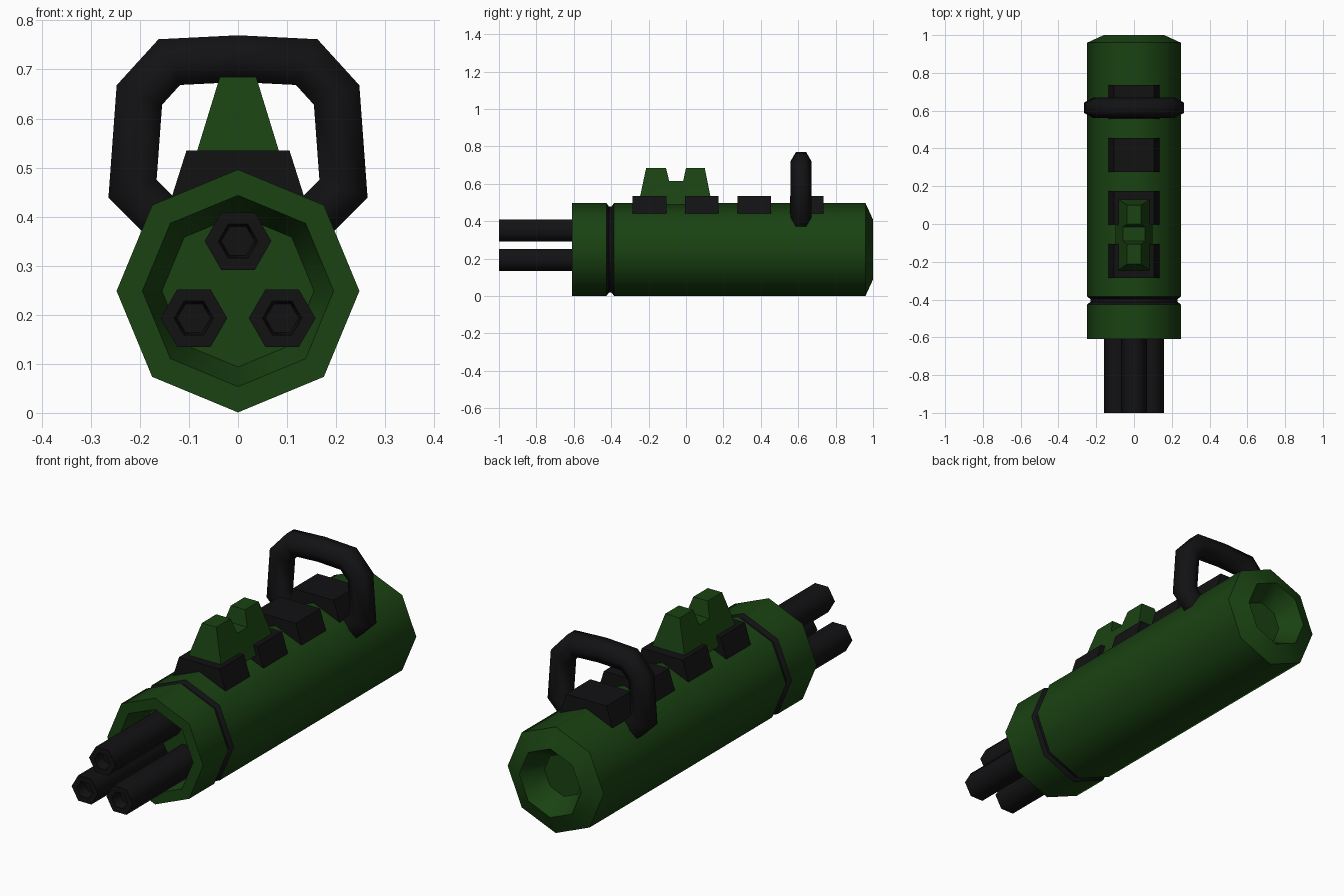
import bpy
from math import pi, sin, cos, radians
from mathutils import Vector

if "Cube" in bpy.data.objects:
    bpy.data.objects.remove(bpy.data.objects["Cube"])


def material(name, color):
    m = bpy.data.materials.new(name)
    m.diffuse_color = color
    m.use_nodes = True
    m.node_tree.nodes["Principled BSDF"].inputs["Base Color"].default_value = m.diffuse_color
    return m


GREEN = material("green_paint", (0.010, 0.055, 0.006, 1))
BLACK = material("black_metal", (0.006, 0.006, 0.007, 1))


def add(name, verts, faces, mat, smooth=None):
    mesh = bpy.data.meshes.new(name)
    mesh.from_pydata(verts, [], faces)
    mesh.materials.append(mat)
    ob = bpy.data.objects.new(name, mesh)
    bpy.context.collection.objects.link(ob)
    if smooth:
        bpy.ops.object.select_all(action='DESELECT')
        ob.select_set(True)
        bpy.context.view_layer.objects.active = ob
        bpy.ops.object.shade_smooth_by_angle(angle=radians(smooth))
    return ob


def skin(rings, n, start, end):
    """Faces joining successive rings of n points, with optional end caps."""
    faces = [(i * n + k, (i + 1) * n + k, (i + 1) * n + (k + 1) % n, i * n + (k + 1) % n)
             for i in range(rings - 1) for k in range(n)]
    if start:
        faces.append(tuple(range(n)))
    if end:
        faces.append(tuple(reversed(range((rings - 1) * n, rings * n))))
    return faces


def lathe(name, profile, n, x, z, mat, smooth, start=False, end=False):
    """Turn a (y, radius) profile around an axis parallel to y."""
    verts = [(x + r * cos(2 * pi * k / n), y, z + r * sin(2 * pi * k / n))
             for y, r in profile for k in range(n)]
    return add(name, verts, skin(len(profile), n, start, end), mat, smooth)


def tapered(name, outline, half_width, mat):
    """Solid from a (y, z) outline whose half width depends on height."""
    n = len(outline)
    verts = [(s * half_width(z), y, z) for s in (1, -1) for y, z in outline]
    return add(name, verts, skin(2, n, True, True), mat)


# Octagonal tube: front collar with recess, dark groove, main body with rear recess
R, CZ = 0.2475, 0.2485
lathe("front_collar", [(-0.49, 0.155), (-0.61, 0.195), (-0.61, R), (-0.425, R)],
      8, 0, CZ, GREEN, 50, start=True)
lathe("groove_ring", [(-0.425, R), (-0.412, 0.23), (-0.398, 0.23), (-0.385, R)],
      8, 0, CZ, BLACK, 50)
lathe("main_body", [(-0.385, R), (0.96, R), (1.0, 0.16), (0.90, 0.10)],
      8, 0, CZ, GREEN, 50, end=True)

# Three hexagonal barrels with hollow muzzles
for i, (x, z) in enumerate([(0, 0.35), (-0.09, 0.193), (0.09, 0.193)]):
    lathe(f"barrel_{i + 1}", [(-0.95, 0.034), (-1.0, 0.04), (-1.0, 0.068), (-0.48, 0.068)],
          6, x, z, BLACK, 62, start=True, end=True)

# Row of rail blocks along the top
for i in range(4):
    y = -0.285 + 0.28 * i
    tapered(f"rail_block_{i + 1}",
            [(y, 0.44), (y, 0.535), (y + 0.18, 0.535), (y + 0.18, 0.44)][::-1],
            lambda z: 0.135 - (z - 0.44) * 0.316, BLACK)

# Notched sight
tapered("sight", [(-0.255, 0.49), (0.14, 0.49), (0.13, 0.535), (0.10, 0.685), (0.0, 0.685),
                  (-0.015, 0.615), (-0.09, 0.615), (-0.107, 0.685), (-0.213, 0.685),
                  (-0.245, 0.535)],
        lambda z: 0.083 - (z - 0.535) * 0.307, GREEN)

# Carrying handle: hexagonal section swept along a mirrored path with mitred corners
half = [(0.135, 0.377), (0.215, 0.457), (0.201, 0.648), (0.14, 0.715)]
path = [Vector(p) for p in half + [(0, 0.722)] + [(-x, z) for x, z in reversed(half)]]
verts = []
for i, p in enumerate(path):
    a = (p - path[max(i - 1, 0)]).normalized()
    b = (path[min(i + 1, len(path) - 1)] - p).normalized()
    t = (a + b).normalized()
    normal = Vector((t.y, -t.x)) / t.dot(b if b.length else a)
    for k in range(6):
        q = p + normal * (0.055 * sin(k * pi / 3))
        verts.append((q.x, 0.615 + 0.055 * cos(k * pi / 3), q.y))
handle = add("carry_handle", verts, skin(len(path), 6, True, True), BLACK, 62)

# Make face directions consistent on the swept and tapered solids
import bmesh
for ob in bpy.data.objects:
    if ob.name.startswith(("rail", "sight", "carry")):
        bm = bmesh.new()
        bm.from_mesh(ob.data)
        bmesh.ops.recalc_face_normals(bm, faces=bm.faces)
        bm.to_mesh(ob.data)
        bm.free()
